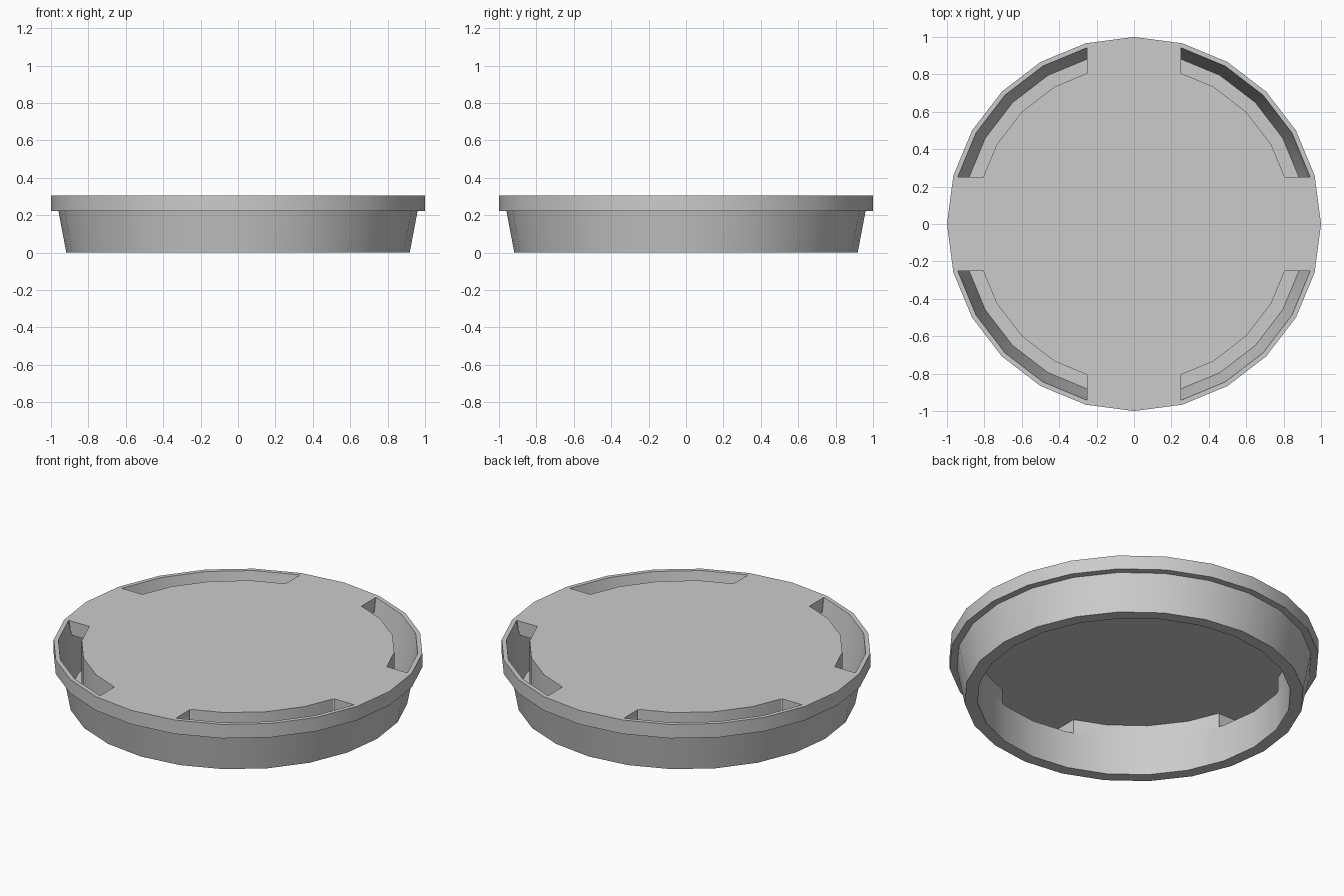
import bpy, bmesh, math
from mathutils import Vector

if "Cube" in bpy.data.objects:
    bpy.data.objects.remove(bpy.data.objects["Cube"])

SIDES = 24
TOP, LEDGE = 0.305, 0.222         # top plate and underside of the rim
R_IN, R_BOT, R_MID, R_TOP = 0.848, 0.918, 0.96, 0.975
GAP = 0.25                        # half width of the four bridges


def finish(bm, name):
    bmesh.ops.remove_doubles(bm, verts=bm.verts, dist=0.0005)
    me = bpy.data.meshes.new(name)
    bm.to_mesh(me)
    bm.free()
    ob = bpy.data.objects.new(name, me)
    bpy.context.collection.objects.link(ob)
    bpy.ops.object.select_all(action='DESELECT')
    ob.select_set(True)
    bpy.context.view_layer.objects.active = ob
    bpy.ops.object.shade_smooth_by_angle(angle=math.radians(30))
    return ob


def revolve(bm, profile, keep=None):
    """Revolve (r, z) points; keep only the 'slot' or 'bridge' sectors if asked."""
    part = bmesh.new()
    rings = []
    for r, z in profile:
        rings.append([part.verts.new((r * math.cos(a), r * math.sin(a), z))
                      for a in (math.tau * i / SIDES for i in range(SIDES))])
    for a, b in zip(rings, rings[1:]):
        for i in range(SIDES):
            j = (i + 1) % SIDES
            part.faces.new((a[i], a[j], b[j], b[i]))
    if keep:
        for axis in (Vector((1, 0, 0)), Vector((0, 1, 0))):
            for s in (-GAP, GAP):
                bmesh.ops.bisect_plane(part, geom=part.verts[:] + part.edges[:] + part.faces[:],
                                       plane_co=axis * s, plane_no=axis, dist=0.0002)
        drop = []
        for f in part.faces:
            c = f.calc_center_median()
            in_slot = abs(c.x) > GAP and abs(c.y) > GAP
            if in_slot != (keep == 'slot'):
                drop.append(f)
        bmesh.ops.delete(part, geom=drop, context='FACES')
    tmp = bpy.data.meshes.new("tmp")
    part.to_mesh(tmp)
    part.free()
    bm.from_mesh(tmp)
    bpy.data.meshes.remove(tmp)


# Hollow tapered skirt with a flat foot ring
bm = bmesh.new()
revolve(bm, [(R_IN, LEDGE), (R_IN, 0), (R_BOT, 0), (R_MID, LEDGE)])
finish(bm, "skirt")

# Outer rim
bm = bmesh.new()
revolve(bm, [(R_MID, LEDGE), (1, LEDGE), (1, TOP), (R_TOP, TOP)])
finish(bm, "rim")

# Slot walls: inner and outer curves plus flat ends
bm = bmesh.new()
revolve(bm, [(R_IN, TOP), (R_IN, LEDGE)], 'slot')
revolve(bm, [(R_TOP, TOP), (R_MID, LEDGE)], 'slot')
for k in range(4):
    ca, sa = round(math.cos(k * math.pi / 2)), round(math.sin(k * math.pi / 2))
    for s in (-1, 1):
        quad = []
        for r, z in ((R_IN, LEDGE), (R_MID, LEDGE), (R_TOP, TOP), (R_IN, TOP)):
            x, y = math.sqrt(r * r - GAP * GAP) - 0.002, s * GAP
            quad.append(bm.verts.new((ca * x - sa * y, sa * x + ca * y, z)))
        bm.faces.new(quad if s < 0 else quad[::-1])
finish(bm, "slot_walls")

# Shelf under each bridge
bm = bmesh.new()
revolve(bm, [(R_MID, LEDGE), (R_IN, LEDGE)], 'bridge')
finish(bm, "bridge_shelf")

# Thin top plate with four bridges out to the rim
bm = bmesh.new()
revolve(bm, [(R_TOP, TOP), (R_IN, TOP)], 'bridge')
bmesh.ops.create_circle(bm, cap_ends=True, segments=SIDES, radius=R_IN)
for v in bm.verts:
    v.co.z = TOP
finish(bm, "top_plate")
